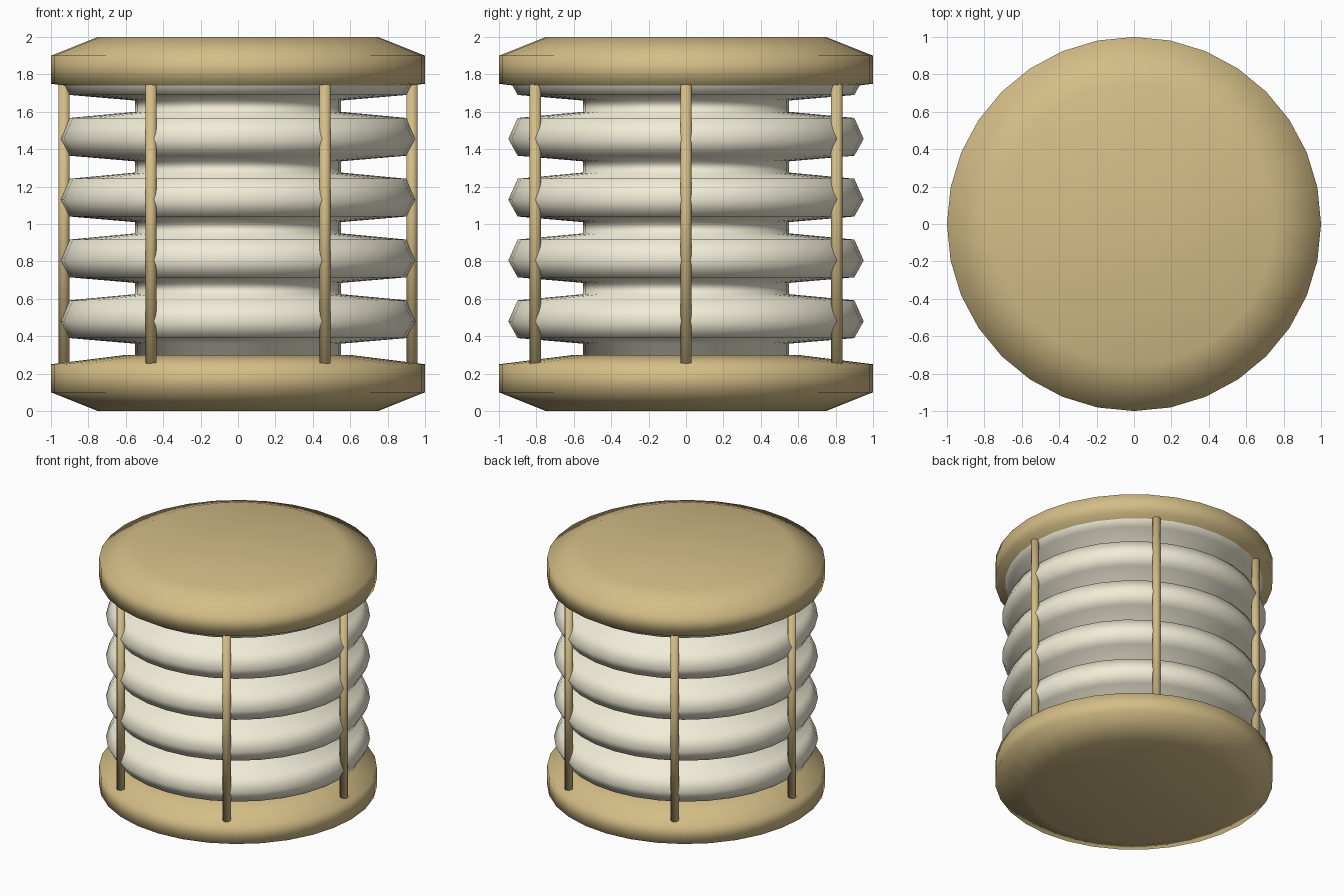
import bpy, bmesh
from math import cos, sin, tau

if "Cube" in bpy.data.objects:
    bpy.data.objects.remove(bpy.data.objects["Cube"])

SEG = 32


def material(name, color):
    m = bpy.data.materials.new(name)
    m.diffuse_color = (*color, 1)
    m.use_nodes = True
    m.node_tree.nodes["Principled BSDF"].inputs["Base Color"].default_value = m.diffuse_color
    return m


wood = material("tan_wood", (0.66, 0.51, 0.24))
cloth = material("cream_cloth", (0.88, 0.84, 0.68))


def lathe(name, profile, mat, seg=SEG, origin=(0, 0)):
    """Spin a bottom-to-top (radius, z) profile around a vertical axis and cap the ends."""
    bm = bmesh.new()
    rings = [[bm.verts.new((r * cos(tau * i / seg), r * sin(tau * i / seg), z))
              for i in range(seg)] for r, z in profile]
    for a, b in zip(rings, rings[1:]):
        for i in range(seg):
            j = (i + 1) % seg
            bm.faces.new((a[i], a[j], b[j], b[i]))
    bm.faces.new(rings[0][::-1])
    bm.faces.new(rings[-1])
    for f in bm.faces:
        f.smooth = True
    me = bpy.data.meshes.new(name)
    bm.to_mesh(me)
    bm.free()
    me.materials.append(mat)
    ob = bpy.data.objects.new(name, me)
    ob.location = (*origin, 0)
    bpy.context.collection.objects.link(ob)
    return ob


# Bottom and top caps, mirrored profiles
cap = [(0.75, 0), (1, 0.1), (1, 0.25), (0.6, 0.3)]
lathe("bottom_cap", cap, wood)
lathe("top_cap", [(r, 2 - z) for r, z in reversed(cap)], wood)

# Pleated body: narrow core with five wide folds
fold = [(0.55, -0.12), (0.9, -0.09), (0.95, 0), (0.9, 0.112), (0.55, 0.145)]
body = [(0.55, 0.29)]
for k in range(5):
    body += [(r, 0.48 + 0.325 * k + dz) for r, dz in fold]
lathe("pleated_body", body, cloth)

# Six posts around the rim
for k in range(6):
    a = tau * k / 6
    lathe(f"post_{k + 1}", [(0.03, 0.25), (0.03, 1.76)], wood, 12,
          (0.93 * cos(a), 0.93 * sin(a)))
